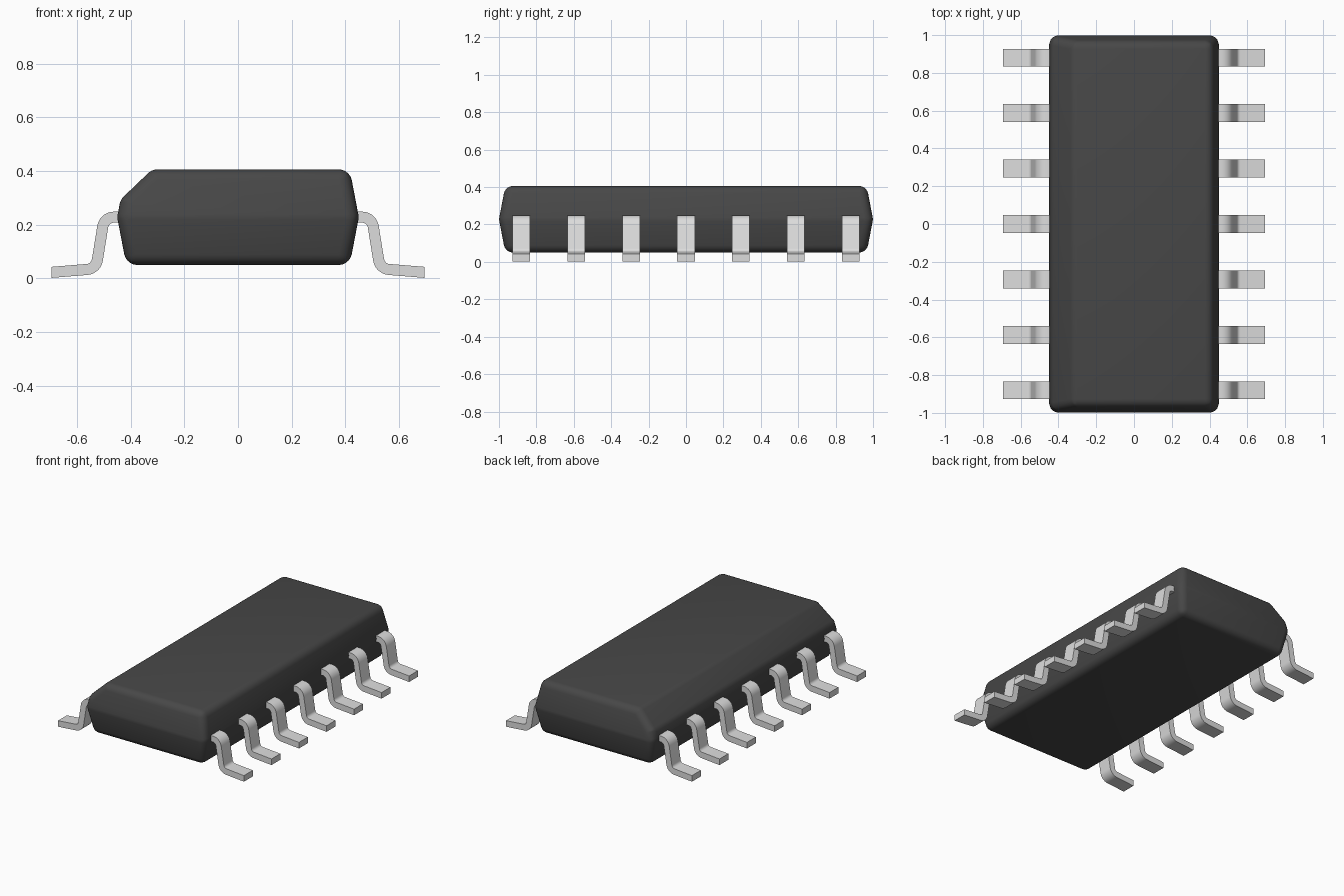
import bpy, bmesh, math
from mathutils import Vector

if "Cube" in bpy.data.objects:
    bpy.data.objects.remove(bpy.data.objects["Cube"], do_unlink=True)


def material(name, color):
    m = bpy.data.materials.new(name)
    m.use_nodes = True
    m.diffuse_color = color
    m.node_tree.nodes["Principled BSDF"].inputs["Base Color"].default_value = color
    return m


def add_object(name, bm, mat):
    mesh = bpy.data.meshes.new(name)
    bm.to_mesh(mesh)
    bm.free()
    mesh.materials.append(mat)
    ob = bpy.data.objects.new(name, mesh)
    bpy.context.collection.objects.link(ob)
    bpy.ops.object.select_all(action="DESELECT")
    ob.select_set(True)
    bpy.context.view_layer.objects.active = ob
    return ob


plastic = material("dark plastic", (0.064, 0.064, 0.064, 1))
metal = material("light metal", (0.72, 0.72, 0.72, 1))

# Package body: three stacked rectangles, widest at the middle seam
bm = bmesh.new()
rings = []
for hx, hy, z in ((0.416, 0.966, 0.05), (0.45, 1.0, 0.228), (0.416, 0.966, 0.406)):
    rings.append([bm.verts.new((sx * hx, sy * hy, z))
                  for sx, sy in ((-1, -1), (1, -1), (1, 1), (-1, 1))])
for a, b in zip(rings, rings[1:]):
    for i in range(4):
        j = (i + 1) % 4
        bm.faces.new((a[i], a[j], b[j], b[i]))
bm.faces.new(rings[0][::-1])
bm.faces.new(rings[2])

# Slanted cut along the first-pin side
cut = bmesh.ops.bisect_plane(bm, geom=bm.verts[:] + bm.edges[:] + bm.faces[:],
                             plane_co=(-0.32, 0, 0.406),
                             plane_no=(-0.69, 0, 0.72), clear_outer=True)
bmesh.ops.contextual_create(
    bm, geom=[e for e in cut["geom_cut"] if isinstance(e, bmesh.types.BMEdge)])
bmesh.ops.recalc_face_normals(bm, faces=bm.faces)

# Weight each edge by its angle, so that all edges get the same radius
weight = bm.edges.layers.float.new("bevel_weight_edge")
for e in bm.edges:
    e[weight] = min(1, math.tan(e.calc_face_angle() / 2))
body = add_object("package_body", bm, plastic)
bevel = body.modifiers.new("rounded_edges", "BEVEL")
bevel.width = 0.048
bevel.segments = 5
bevel.limit_method = "WEIGHT"
bevel.use_clamp_overlap = False
bpy.ops.object.modifier_apply(modifier=bevel.name)
bpy.ops.object.shade_smooth_by_angle(angle=math.radians(35))


def rounded_path(corners, radius, steps=7):
    """Path through the corners, with each inner corner turned into an arc."""
    pts = [Vector(corners[0])]
    for p, c, n in zip(corners, corners[1:], corners[2:]):
        c = Vector(c)
        u, v = (Vector(p) - c).normalized(), (Vector(n) - c).normalized()
        half = u.angle(v) / 2
        centre = c + (u + v).normalized() * radius / math.sin(half)
        start = (c + u * radius / math.tan(half) - centre).normalized()
        end = (c + v * radius / math.tan(half) - centre).normalized()
        for k in range(steps + 1):
            pts.append(centre + start.slerp(end, k / steps) * radius)
    pts.append(Vector(corners[-1]))
    return pts


# Gull-wing lead: bent strip in the x-z plane, swept across its width
path = rounded_path([(0.40, 0.228), (0.498, 0.228), (0.529, 0.036), (0.694, 0.0225)], 0.042)
THICK, WIDTH, PITCH = 0.041, 0.094, 0.2935


def lead(name, side, y):
    bm = bmesh.new()
    sections = []
    for i, p in enumerate(path):
        t = (path[min(i + 1, len(path) - 1)] - path[max(i - 1, 0)]).normalized()
        n = Vector((-t.y, t.x)) * THICK / 2
        if i == len(path) - 1:
            n = Vector((0, THICK / 2))
        sections.append([bm.verts.new((side * (p.x + s * n.x), y + w * WIDTH / 2, p.y + s * n.y))
                         for s, w in ((1, -1), (1, 1), (-1, 1), (-1, -1))])
    for a, b in zip(sections, sections[1:]):
        for i in range(4):
            j = (i + 1) % 4
            bm.faces.new((a[i], a[j], b[j], b[i]))
    bm.faces.new(sections[0])
    bm.faces.new(sections[-1][::-1])
    bmesh.ops.recalc_face_normals(bm, faces=bm.faces)
    add_object(name, bm, metal)
    bpy.ops.object.shade_smooth_by_angle(angle=math.radians(35))


for side, label in ((1, "left"), (-1, "right")):
    for k in range(7):
        lead(f"{label}_lead_{k + 1}", side, (k - 3) * PITCH)
